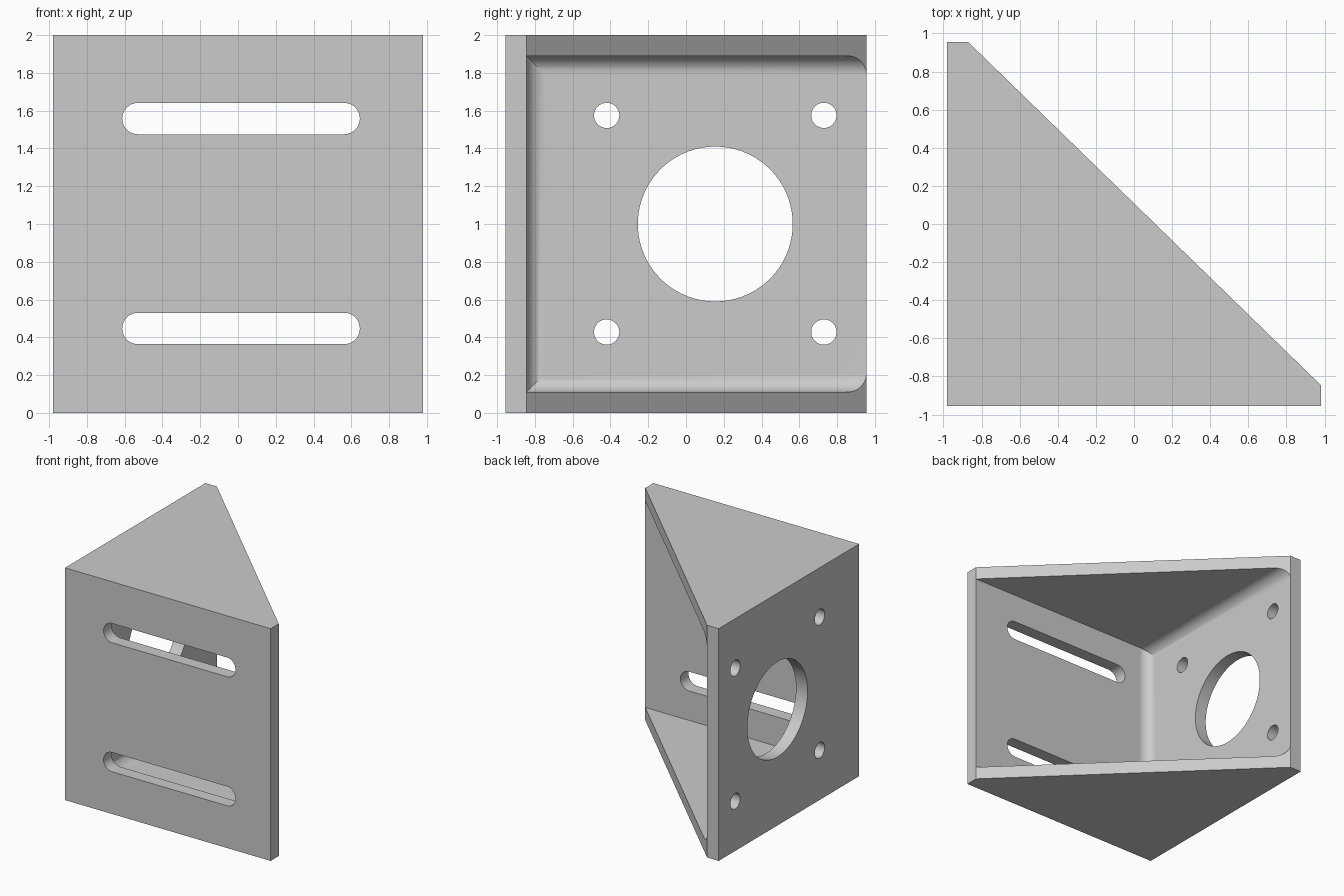
import bpy, bmesh
from math import cos, sin, pi

if "Cube" in bpy.data.objects:
    bpy.data.objects.remove(bpy.data.objects["Cube"])

# Overall sizes
X, Y, H = 0.98, 0.955, 2.0   # half width, half depth, height
T, R = 0.11, 0.10            # wall thickness, inner fillet radius
IN_X, IN_Y = -X + T, -Y + T  # inner faces of the side and front walls
FAR = 1.5                    # cutters run past the open side

AXES = {"X": lambda u, v, w: (w, u, v),
        "Y": lambda u, v, w: (u, w, v),
        "Z": lambda u, v, w: (u, v, w)}


def arc(cx, cy, r, start, end, n):
    """Points on an arc, angles in units of pi."""
    angles = [pi * (start + (end - start) * i / n) for i in range(n + 1)]
    return [(cx + r * cos(a), cy + r * sin(a)) for a in angles]


def prism(name, profile, axis, low, high):
    """Extrude a closed 2D profile along an axis."""
    place = AXES[axis]
    bm = bmesh.new()
    ends = [[bm.verts.new(place(u, v, w)) for u, v in profile] for w in (low, high)]
    for ring in ends:
        bm.faces.new(ring)
    a, b = ends
    for i in range(len(a)):
        j = (i + 1) % len(a)
        bm.faces.new((a[i], a[j], b[j], b[i]))
    bmesh.ops.recalc_face_normals(bm, faces=bm.faces[:])
    mesh = bpy.data.meshes.new(name)
    bm.to_mesh(mesh)
    bm.free()
    obj = bpy.data.objects.new(name, mesh)
    bpy.context.collection.objects.link(obj)
    return obj


def combine(obj, tool, operation):
    """Apply a boolean and discard the tool."""
    mod = obj.modifiers.new("cut", "BOOLEAN")
    mod.operation, mod.solver, mod.object = operation, "EXACT", tool
    bpy.ops.object.select_all(action="DESELECT")
    bpy.context.view_layer.objects.active = obj
    obj.select_set(True)
    bpy.ops.object.modifier_apply(modifier=mod.name)
    bpy.data.objects.remove(tool)


# Solid body with a slanted back
bracket = prism("corner_bracket",
                [(-X, -Y), (X, -Y), (X, IN_Y), (IN_X, Y), (-X, Y)], "Z", 0, H)

# Inner cavity: two rounded profiles crossed, giving mitred fillets
cavity = prism("cavity_cutter",
               arc(IN_X + R, IN_Y + R, R, 1, 1.5, 14)
               + [(FAR, IN_Y), (FAR, FAR), (IN_X, FAR)], "Z", -1, H + 1)
channel = prism("channel_cutter",
                arc(IN_X + R, H - T - R, R, 0.5, 1, 14)
                + arc(IN_X + R, T + R, R, 1, 1.5, 14)
                + [(FAR + 1, T), (FAR + 1, H - T)], "Y", -2, 2)
combine(cavity, channel, "INTERSECT")
combine(bracket, cavity, "DIFFERENCE")

# Two long slots through the front wall
SLOT_R = 0.083
for z in (0.447, 1.558):
    outline = (arc(0.562, z, SLOT_R, -0.5, 0.5, 20)
               + arc(-0.53, z, SLOT_R, 0.5, 1.5, 20))
    combine(bracket, prism("slot_cutter", outline, "Y", -Y - 0.1, IN_Y + 0.05), "DIFFERENCE")

# Large bore and four screw holes through the side wall
holes = [(0.155, 1.0, 0.41, 72)]
holes += [(y, z, 0.067, 32) for y in (-0.42, 0.73) for z in (0.428, 1.575)]
for y, z, r, n in holes:
    circle = arc(y, z, r, 0, 2, n)[:-1]
    combine(bracket, prism("hole_cutter", circle, "X", -X - 0.1, IN_X + 0.05), "DIFFERENCE")

# Plain grey finish
grey = bpy.data.materials.new("plain_grey")
grey.use_nodes = True
colour = (0.6, 0.6, 0.6, 1)
grey.diffuse_color = colour
grey.node_tree.nodes["Principled BSDF"].inputs["Base Color"].default_value = colour
bracket.data.materials.clear()
bracket.data.materials.append(grey)

# Smooth curved walls, crisp edges
bpy.ops.object.select_all(action="DESELECT")
bpy.context.view_layer.objects.active = bracket
bracket.select_set(True)
bpy.ops.object.shade_smooth_by_angle()
bracket.modifiers.new("even_normals", "WEIGHTED_NORMAL").keep_sharp = True
